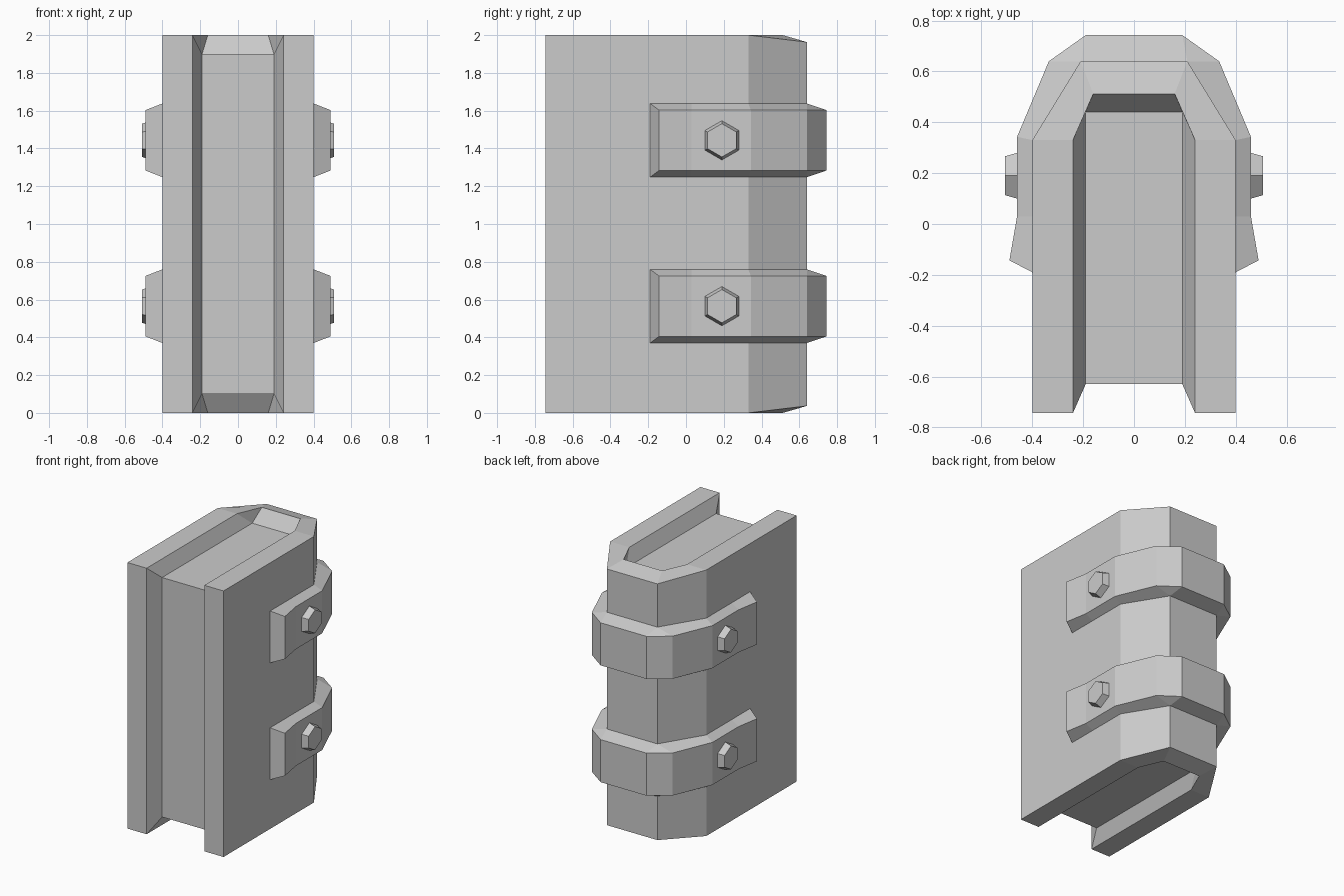
import bpy, bmesh
from math import radians
from mathutils import Matrix

if "Cube" in bpy.data.objects:
    bpy.data.objects.remove(bpy.data.objects["Cube"])


def finish(name, bm):
    bmesh.ops.remove_doubles(bm, verts=bm.verts, dist=1e-4)
    bmesh.ops.recalc_face_normals(bm, faces=bm.faces)
    me = bpy.data.meshes.new(name)
    bm.to_mesh(me)
    bm.free()
    ob = bpy.data.objects.new(name, me)
    bpy.context.collection.objects.link(ob)
    return ob


def face(bm, pts):
    unique = []
    for p in pts:
        if p not in unique:
            unique.append(p)
    bm.faces.new([bm.verts.new(p) for p in unique])


# Grooved body: one quarter (right, upper) mirrored in x and about z = 1
Q = {
    "A": (.40, -.743, 1), "B": (.40, .33, 1), "C": (.21, .64, .963),   # outer rim
    "a": (.24, -.743, 1), "b": (.24, .33, 1), "c": (.16, .512, 1),     # groove rim
    "p": (.19, -.63, .90), "q": (.19, .44, .90),                       # sunken core
}
for k in list(Q):
    x, y, z = Q[k]
    Q[k + "0"] = (x, y, 0)      # on the middle height
    Q[k + "x"] = (0, y, z)      # on the centre line
    Q[k + "m"] = (0, y, 0)
FACES = ["A A0 B0 B", "B B0 C0 C", "C C0 Cm Cx",      # outside walls
         "A B b a", "B C c b", "C Cx cx c",           # rim
         "a b q p", "b c q", "c cx qx q",             # groove slopes
         "p q qx px", "p px pm p0", "a p p0 a0", "A a a0 A0"]
bm = bmesh.new()
for sx in (1, -1):
    for sz in (1, -1):
        for f in FACES:
            face(bm, [(sx * Q[k][0], Q[k][1], 1 + sz * Q[k][2]) for k in f.split()])
finish("grooved_body", bm)

# Wrap-around straps: (base x, y), (outer x, y) stations along one half
STATIONS = [((.40, -.19), (.49, -.143)), ((.40, .03), (.46, .03)),
            ((.40, .33), (.46, .343)), ((.21, .64), (.335, .64)),
            ((.21, .64), (.19, .743)), ((0, .64), (0, .743))]


def strap(name, zc):
    bm = bmesh.new()
    for s in (1, -1):
        rings = [[(s * b[0], b[1], zc - .195), (s * o[0], o[1], zc - .16),
                  (s * o[0], o[1], zc + .16), (s * b[0], b[1], zc + .195)]
                 for b, o in STATIONS]
        face(bm, rings[0])
        for r, t in zip(rings, rings[1:]):
            for i in range(3):
                face(bm, [r[i], r[i + 1], t[i + 1], t[i]])
    finish(name, bm)


# Tapered hexagonal bolt head
def bolt(name, side, zc):
    bm = bmesh.new()
    bmesh.ops.create_cone(bm, cap_ends=True, segments=6, radius1=.108,
                          radius2=.088, depth=.06)
    bm.transform(Matrix.Translation((side * .478, .19, zc))
                 @ Matrix.Rotation(side * radians(90), 4, 'Y'))
    # points of the hexagon face up and down
    if max(v.co.z for v in bm.verts) - zc < .1:
        bm.transform(Matrix.Translation((0, .19, zc)) @ Matrix.Rotation(radians(30), 4, 'X')
                     @ Matrix.Translation((0, -.19, -zc)))
    finish(name, bm)


for level, zc in (("lower", .565), ("upper", 1.443)):
    strap(level + "_strap", zc)
    bolt(level + "_bolt_right", 1, zc)
    bolt(level + "_bolt_left", -1, zc)
